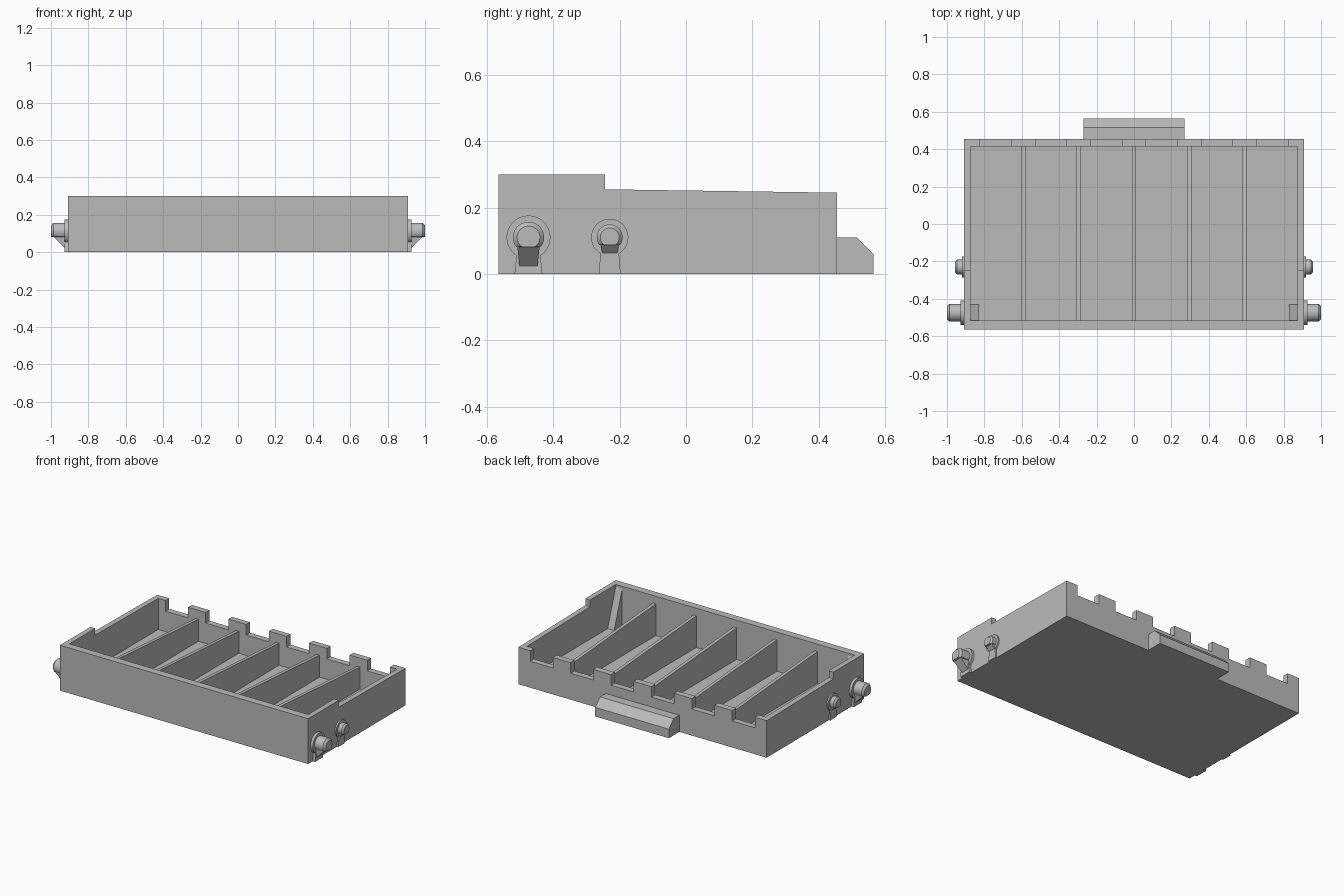
import bpy, bmesh, math

cube = bpy.data.objects.get("Cube")
if cube:
    bpy.data.objects.remove(cube, do_unlink=True)

grey = bpy.data.materials.new("plain grey")
grey.use_nodes = True
colour = (0.5, 0.5, 0.5, 1)
grey.diffuse_color = colour
grey.node_tree.nodes["Principled BSDF"].inputs["Base Color"].default_value = colour


def loft(name, rings):
    """Solid through a list of equal-length rings, capped at both ends."""
    bm = bmesh.new()
    loops = [[bm.verts.new(p) for p in ring] for ring in rings]
    n = len(loops[0])
    for a, b in zip(loops, loops[1:]):
        for i in range(n):
            j = (i + 1) % n
            bm.faces.new((a[i], a[j], b[j], b[i]))
    bm.faces.new(loops[0])
    bm.faces.new(loops[-1])
    bmesh.ops.recalc_face_normals(bm, faces=bm.faces)
    mesh = bpy.data.meshes.new(name)
    bm.to_mesh(mesh)
    bm.free()
    mesh.materials.append(grey)
    obj = bpy.data.objects.new(name, mesh)
    bpy.context.collection.objects.link(obj)
    return obj


def prism(name, profile, x0, x1):
    """Extrude a (y, z) profile along x."""
    return loft(name, [[(x, y, z) for y, z in profile] for x in (x0, x1)])


def box(name, x0, x1, y0, y1, z0, z1):
    return prism(name, [(y0, z0), (y1, z0), (y1, z1), (y0, z1)], x0, x1)


def apply_boolean(obj, cutters, operation):
    for cutter in cutters:
        mod = obj.modifiers.new("bool", 'BOOLEAN')
        mod.operation = operation
        mod.solver = 'EXACT'
        mod.object = cutter
        cutter.hide_render = True
    graph = bpy.context.evaluated_depsgraph_get()
    mesh = bpy.data.meshes.new_from_object(obj.evaluated_get(graph))
    obj.modifiers.clear()
    obj.data = mesh
    for cutter in cutters:
        bpy.data.objects.remove(cutter, do_unlink=True)


def smooth(obj):
    bpy.ops.object.select_all(action='DESELECT')
    obj.select_set(True)
    bpy.context.view_layer.objects.active = obj
    bpy.ops.object.shade_smooth_by_angle(angle=math.radians(30))


PITCH = 0.296
FLOOR = 0.04

# Tray shell: stepped side profile, hollowed, with six notches in the back wall
tray = prism("tray", [(-0.565, 0), (0.455, 0), (0.455, 0.245), (-0.245, 0.255),
                      (-0.245, 0.3), (-0.565, 0.3)], -0.91, 0.91)
cutters = [box("cavity", -0.875, 0.875, -0.515, 0.415, FLOOR, 0.5)]
for i in range(6):
    c = (i - 2.5) * PITCH
    cutters.append(box("notch", c - 0.083, c + 0.083, 0.38, 0.5, 0.175, 0.5))
apply_boolean(tray, cutters, 'DIFFERENCE')

# Sloping dividers between compartments
for i in range(5):
    c = (i - 2) * PITCH
    prism("divider", [(-0.52, FLOOR - 0.01), (0.42, FLOOR - 0.01),
                      (0.42, 0.185), (-0.52, 0.25)], c - 0.011, c + 0.011)

# Rear ledge with a chamfered lip
prism("rear_ledge", [(0.45, 0), (0.565, 0), (0.565, 0.06), (0.515, 0.11),
                     (0.45, 0.11)], -0.27, 0.27)


def peg_ring(x, y, z, radius, flat):
    """Circle in the yz plane whose bottom is cut level."""
    pts = []
    for k in range(48):
        a = 2 * math.pi * (k + 0.5) / 48
        pts.append((x, y + radius * math.cos(a), z + max(radius * math.sin(a), -flat)))
    return pts


def side_peg(s, label, y, r, boss_r, foot, boss_x, tip, drop):
    z = 0.11
    # Backing boss with a flared foot
    boss = loft(label + "_boss", [peg_ring(s * x, y, z, boss_r, 1) for x in (0.9, boss_x)])
    leg = prism("leg", [(y - foot, 0), (y + foot, 0), (y + foot * 0.8, 0.08),
                        (y - foot * 0.8, 0.08)], s * 0.9, s * boss_x)
    apply_boolean(boss, [leg], 'UNION')
    smooth(boss)
    # Flat-bottomed peg with a chamfered tip
    flat = r * 0.6
    bevel = r * 0.27
    peg = loft(label + "_peg", [peg_ring(s * 0.9, y, z, r, flat),
                                peg_ring(s * (tip - bevel), y, z, r, flat),
                                peg_ring(s * tip, y, z, r - bevel, flat)])
    smooth(peg)
    # Tapered support underneath
    top = z - flat + 0.002
    w = r * 0.72
    reach = min(tip - bevel, boss_x + drop)
    loft(label + "_support", [
        [(s * 0.9, y - w, top), (s * 0.9, y + w, top),
         (s * reach, y + w, top), (s * reach, y - w, top)],
        [(s * 0.9, y - w * 0.8, top - drop), (s * 0.9, y + w * 0.8, top - drop),
         (s * (boss_x + 0.001), y + w * 0.8, top - drop),
         (s * (boss_x + 0.001), y - w * 0.8, top - drop)]])


for s in (-1, 1):
    side_peg(s, "front_side", -0.475, 0.047, 0.066, 0.042, 0.927, 1.0, 0.06)
    side_peg(s, "rear_side", -0.23, 0.039, 0.056, 0.033, 0.92, 0.957, 0.025)
    # Wedge brace in the inner front corner
    prism("corner_brace", [(-0.52, FLOOR - 0.005), (-0.43, FLOOR - 0.005),
                           (-0.43, FLOOR), (-0.515, 0.285), (-0.52, 0.285)],
          s * 0.828, s * 0.88)
